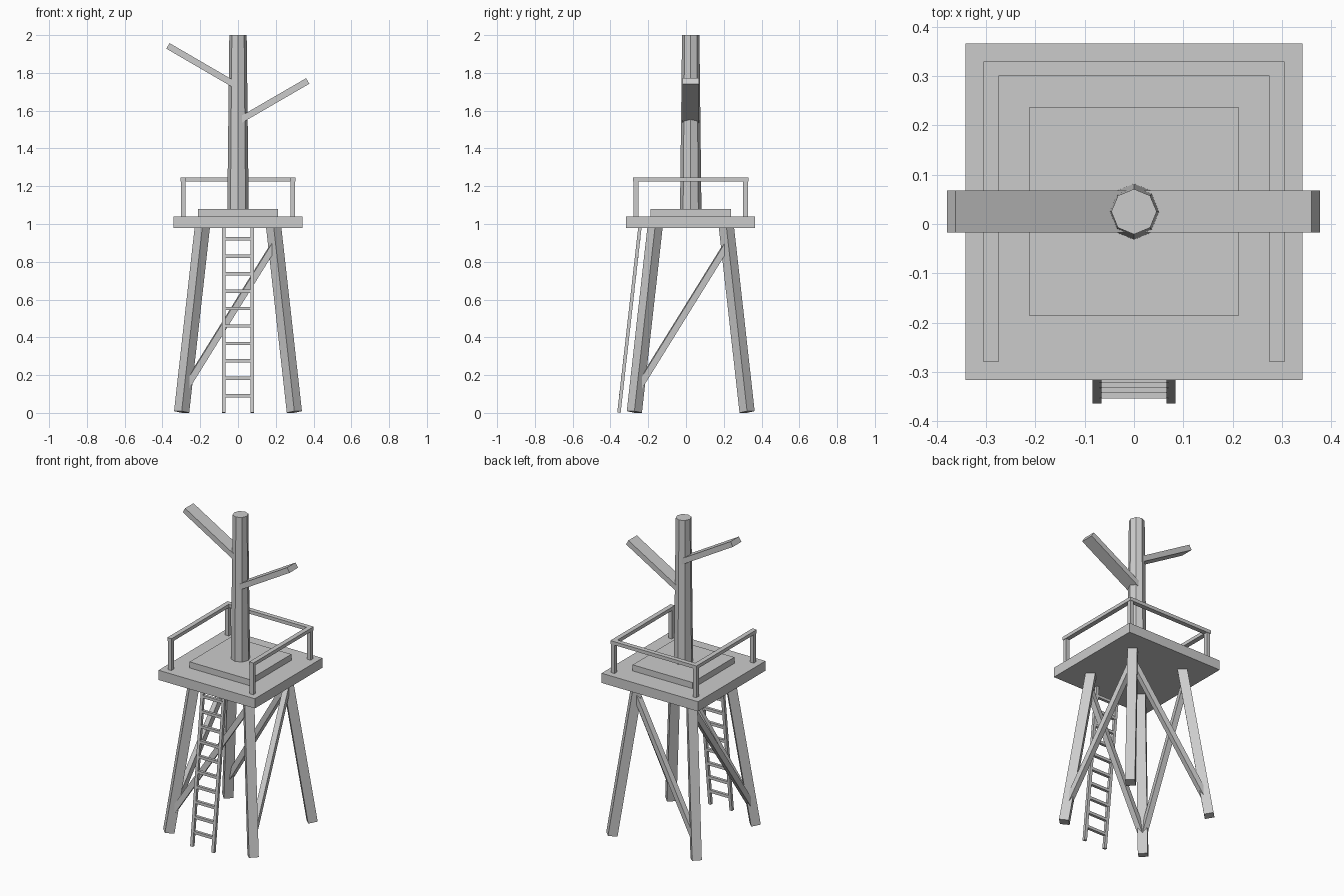
import bpy
import math
from mathutils import Vector, Matrix

cube = bpy.data.objects.get("Cube")
if cube:
    bpy.data.objects.remove(cube, do_unlink=True)

grey = bpy.data.materials.new("plain_grey")
grey.use_nodes = True
grey.diffuse_color = (0.6, 0.6, 0.6, 1)
grey.node_tree.nodes["Principled BSDF"].inputs["Base Color"].default_value = (0.6, 0.6, 0.6, 1)

CY = 0.025  # centre line of the tower in y


def finish(name):
    ob = bpy.context.object
    ob.name = name
    ob.data.materials.append(grey)
    return ob


def box(name, centre, size):
    bpy.ops.mesh.primitive_cube_add(size=1, location=centre)
    ob = finish(name)
    ob.data.transform(Matrix.Diagonal((*size, 1)))
    return ob


def beam(name, start, end, width, depth):
    """Box running between two points, depth lying in the upright plane."""
    a, b = Vector(start), Vector(end)
    ob = box(name, (a + b) / 2, (width, depth, (b - a).length))
    ob.rotation_euler = (b - a).to_track_quat('Z', 'Y').to_euler()
    return ob


# Deck and raised slab
box("platform", (0, CY, 1.01), (0.683, 0.683, 0.062))
box("platform_step", (0, CY, 1.06), (0.424, 0.424, 0.04))

# Tapered eight-sided trunk
bpy.ops.mesh.primitive_cone_add(vertices=8, radius1=0.057, radius2=0.046,
                                depth=0.94, location=(0, CY, 1.53))
finish("trunk")

# Flat branches
beam("upper_branch", (-0.005, CY, 1.73), (-0.371, CY, 1.943), 0.085, 0.034)
beam("lower_branch", (0.005, CY, 1.546), (0.369, CY, 1.757), 0.085, 0.034)


# Splayed legs
def leg_point(sx, sy, z):
    r = 0.299 - 0.112 * z
    return (sx * r, CY + sy * r, z)


for sx in (-1, 1):
    for sy in (-1, 1):
        label = ("front" if sy < 0 else "back") + ("_left" if sx > 0 else "_right")
        beam(label + "_leg", leg_point(sx, sy, 0.005), leg_point(sx, sy, 1.0), 0.057, 0.057)

# One diagonal brace on each side
for s, across, along in ((-1, "front", "right"), (1, "back", "left")):
    beam(across + "_brace", leg_point(-1, s, 0.12), leg_point(1, s, 0.9), 0.034, 0.034)
    beam(along + "_brace", leg_point(s, -1, 0.12), leg_point(s, 1, 0.9), 0.034, 0.034)

# Railing open at the front
for sx, side in ((-1, "right"), (1, "left")):
    box(side + "_rail", (sx * 0.29, CY, 1.235), (0.03, 0.61, 0.022))
    for sy, end in ((-1, "front"), (1, "back")):
        box(f"{end}_{side}_post", (sx * 0.29, CY + sy * 0.29, 1.135), (0.025, 0.025, 0.19))
box("back_rail", (0, CY + 0.29, 1.235), (0.61, 0.03, 0.022))


# Leaning ladder
def ladder_y(z):
    return -0.355 + 0.113 * z


for sx, side in ((-1, "right"), (1, "left")):
    beam(side + "_ladder_rail", (sx * 0.075, ladder_y(0), 0.001),
         (sx * 0.075, ladder_y(0.99), 0.99), 0.019, 0.018)
for i in range(10):
    z = 0.09 + 0.0925 * i
    box(f"ladder_rung_{i + 1}", (0, ladder_y(z), z), (0.14, 0.018, 0.018))
